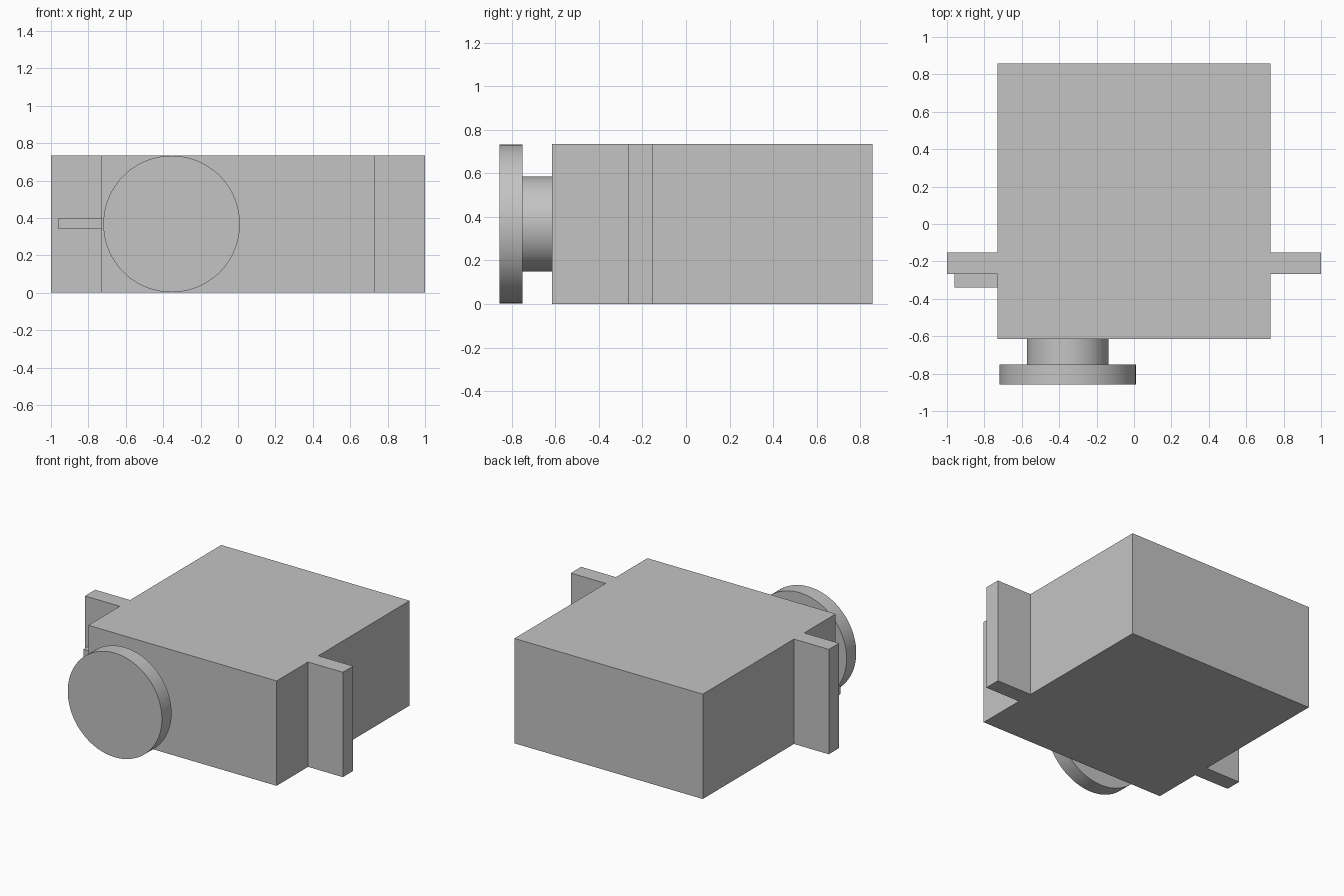
import bpy
import bmesh
from math import radians
from mathutils import Vector

cube = bpy.data.objects.get("Cube")
if cube:
    bpy.data.objects.remove(cube, do_unlink=True)

HEIGHT = 0.735

grey = bpy.data.materials.new("plain grey")
grey.use_nodes = True
color = (0.55, 0.55, 0.55, 1)
grey.diffuse_color = color
grey.node_tree.nodes["Principled BSDF"].inputs["Base Color"].default_value = color


def extrude_outline(name, outline, z0, z1):
    """Extrude a plan outline upwards into a solid."""
    bm = bmesh.new()
    face = bm.faces.new([bm.verts.new((x, y, z0)) for x, y in outline])
    ext = bmesh.ops.extrude_face_region(bm, geom=[face])
    top = [v for v in ext["geom"] if isinstance(v, bmesh.types.BMVert)]
    bmesh.ops.translate(bm, verts=top, vec=Vector((0, 0, z1 - z0)))
    bmesh.ops.recalc_face_normals(bm, faces=bm.faces)
    mesh = bpy.data.meshes.new(name)
    bm.to_mesh(mesh)
    bm.free()
    mesh.materials.append(grey)
    obj = bpy.data.objects.new(name, mesh)
    bpy.context.collection.objects.link(obj)
    return obj


def front_cylinder(name, radius, y0, y1):
    """Smooth cylinder lying along y on the knob axis."""
    bpy.ops.mesh.primitive_cylinder_add(
        vertices=96, radius=radius, depth=y1 - y0,
        location=(-0.355, (y0 + y1) / 2, HEIGHT / 2),
        rotation=(radians(90), 0, 0))
    obj = bpy.context.object
    obj.name = name
    obj.data.materials.append(grey)
    bpy.ops.object.shade_smooth_by_angle(angle=radians(30))
    return obj


# Body with a flush full-height flange on each side
right_half = [(0.73, -0.615), (0.73, -0.267), (1, -0.267),
              (1, -0.153), (0.73, -0.153), (0.73, 0.857)]
left_half = [(-x, y) for x, y in reversed(right_half)]
extrude_outline("body_with_flanges", right_half + left_half, 0, HEIGHT)

# Small rib bracing the front of one flange
rib = [(-0.96, -0.34), (-0.73, -0.34), (-0.73, -0.267), (-0.96, -0.267)]
extrude_outline("flange_rib", rib, 0.34, 0.4)

# Front knob: narrow neck and wide disc
front_cylinder("knob_neck", 0.218, -0.75, -0.615)
front_cylinder("knob_disc", 0.365, -0.857, -0.75)
